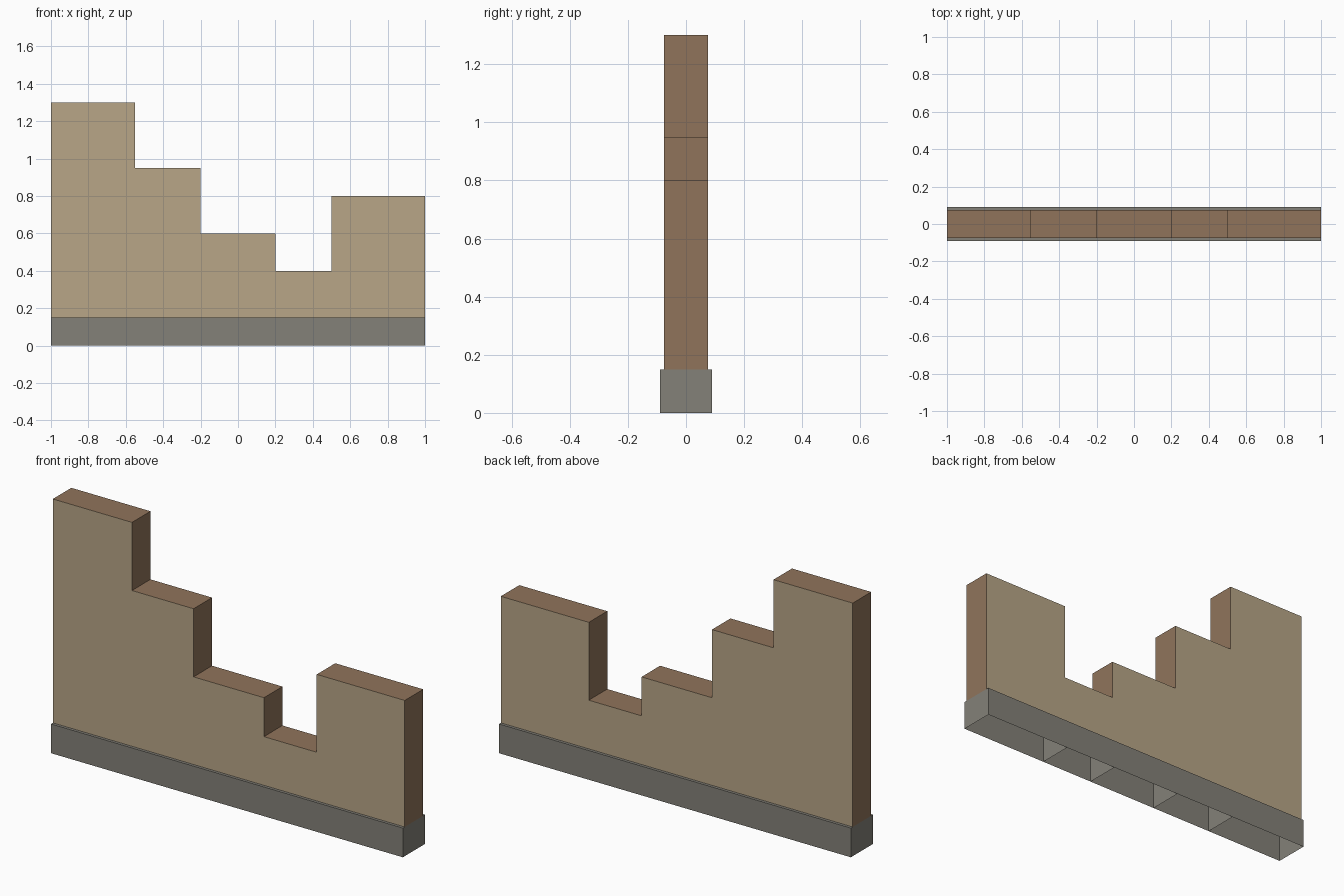
import bpy, bmesh

if "Cube" in bpy.data.objects:
    bpy.data.objects.remove(bpy.data.objects["Cube"])

# Wall segments: left x, right x, top height
SEGMENTS = [(-1.0, -0.55, 1.30), (-0.55, -0.20, 0.95), (-0.20, 0.20, 0.60),
            (0.20, 0.50, 0.40), (0.50, 1.0, 0.80)]
BASE_TOP = 0.15
BASE_HALF = 0.09
WALL_HALF = 0.075


def material(name, rgb):
    m = bpy.data.materials.new(name)
    m.diffuse_color = (*rgb, 1.0)
    m.use_nodes = True
    m.node_tree.nodes["Principled BSDF"].inputs["Base Color"].default_value = m.diffuse_color
    return m


def finish(name, bm, mats):
    mesh = bpy.data.meshes.new(name)
    bm.to_mesh(mesh)
    bm.free()
    for m in mats:
        mesh.materials.append(m)
    obj = bpy.data.objects.new(name, mesh)
    bpy.context.collection.objects.link(obj)
    return obj


plaster = material("tan plaster", (0.48, 0.38, 0.245))
brick = material("brown broken edge", (0.28, 0.175, 0.105))
stone = material("grey stone", (0.23, 0.22, 0.19))

# Stepped wall: silhouette extruded through its thickness
outline = [(-1.0, BASE_TOP)]
for x0, x1, top in SEGMENTS:
    outline += [(x0, top), (x1, top)]
outline.append((1.0, BASE_TOP))

bm = bmesh.new()
front = bm.faces.new([bm.verts.new((x, -WALL_HALF, z)) for x, z in outline])
ext = bmesh.ops.extrude_face_region(bm, geom=[front], use_keep_orig=True)
moved = [g for g in ext["geom"] if isinstance(g, bmesh.types.BMVert)]
bmesh.ops.translate(bm, verts=moved, vec=(0, 2 * WALL_HALF, 0))
bmesh.ops.recalc_face_normals(bm, faces=bm.faces)
for f in bm.faces:
    f.material_index = 0 if abs(f.normal.y) > 0.5 else 1
# The underside rests on the plinth and is left open
bmesh.ops.delete(bm, geom=[f for f in bm.faces if f.normal.z < -0.5],
                 context='FACES_ONLY')
finish("ruined_wall", bm, [plaster, brick])

# Plinth: one open-bottomed block under each wall segment
for i, (x0, x1, _) in enumerate(SEGMENTS):
    bm = bmesh.new()
    bmesh.ops.create_cube(bm, size=1.0)
    bmesh.ops.scale(bm, verts=bm.verts, vec=(x1 - x0, 2 * BASE_HALF, BASE_TOP))
    bmesh.ops.translate(bm, verts=bm.verts, vec=((x0 + x1) / 2, 0, BASE_TOP / 2))
    bm.normal_update()
    bmesh.ops.delete(bm, geom=[f for f in bm.faces if f.normal.z < -0.5],
                     context='FACES_ONLY')
    finish(f"plinth_block_{i + 1}", bm, [stone])
